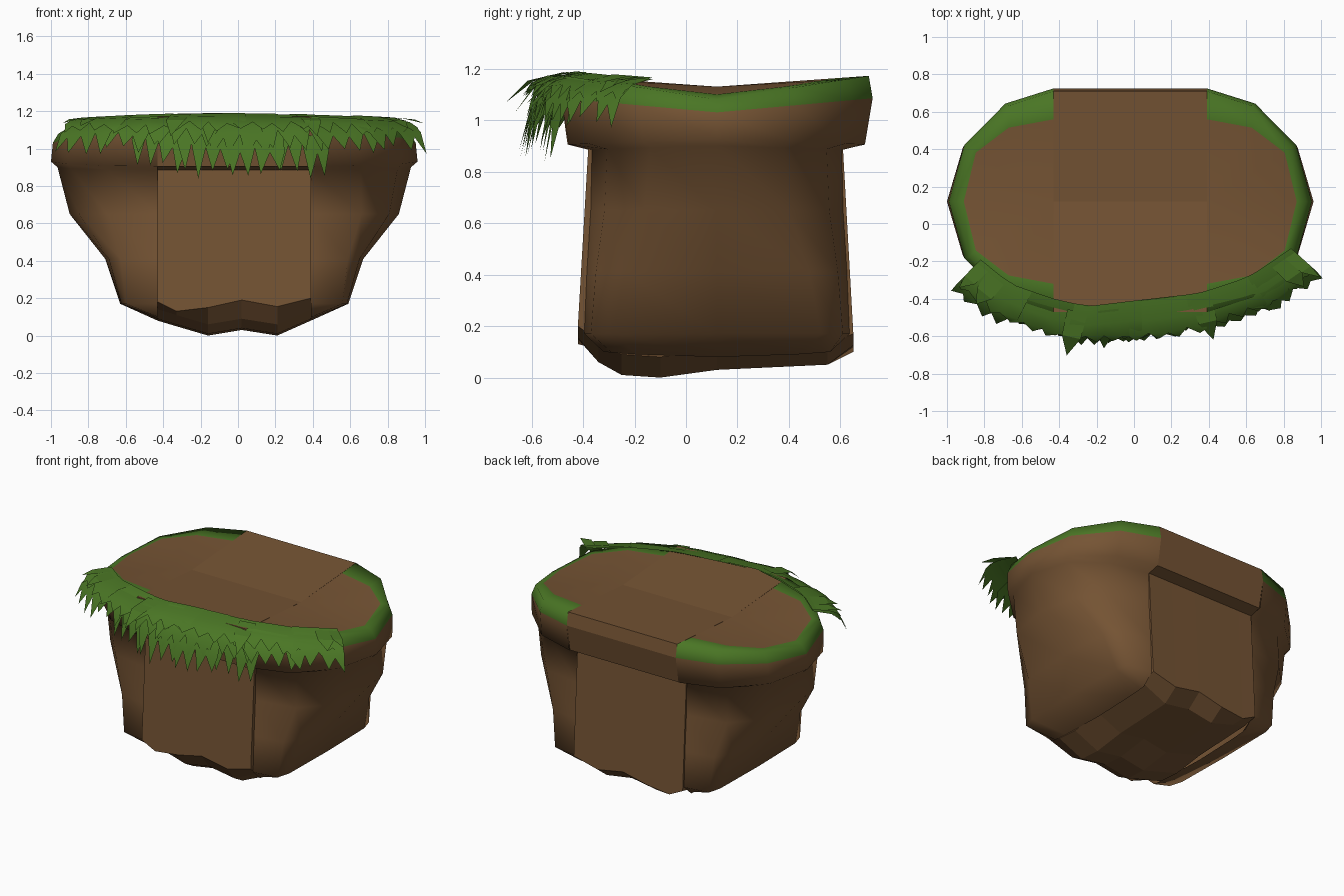
import bpy, math, random
from mathutils import Vector

if "Cube" in bpy.data.objects:
    bpy.data.objects.remove(bpy.data.objects["Cube"])

random.seed(4)
CX, CY, HALF = -0.02, 0.12, 0.41      # centre of the island and half width of its core


def material(name, rgb):
    m = bpy.data.materials.new(name)
    m.diffuse_color = (*rgb, 1)
    m.use_nodes = True
    m.node_tree.nodes["Principled BSDF"].inputs["Base Color"].default_value = m.diffuse_color
    return m


EARTH = material("earth brown", (0.178, 0.088, 0.034))
GRASS = material("grass green", (0.068, 0.180, 0.018))


def make(name, verts, faces, mats, indices=None, angle=None):
    me = bpy.data.meshes.new(name)
    me.from_pydata(verts, [], faces)
    for m in mats:
        me.materials.append(m)
    if indices:
        me.polygons.foreach_set("material_index", indices)
    ob = bpy.data.objects.new(name, me)
    bpy.context.collection.objects.link(ob)
    if angle:
        bpy.ops.object.select_all(action='DESELECT')
        ob.select_set(True)
        bpy.context.view_layer.objects.active = ob
        bpy.ops.object.shade_smooth_by_angle(angle=math.radians(angle))
    return ob


# Core: yz profile swept across x with an uneven lower edge
def core():
    stations = [(-.43, .18, .08), (-.33, .13, .05), (-.16, .15, .0),
                (.02, .19, .03), (.21, .155, .0), (.39, .20, .08)]
    verts, faces = [], []
    for x, edge, low in stations:
        prof = [(.12, 1.13), (.71, 1.172), (.725, 1.085), (.69, .905), (.61, .885),
                (.65, edge - .03), (.55, low + .05), (.12, low + .03), (-.10, low),
                (-.25, low + .01), (-.34, low + .06), (-.42, edge), (-.38, .885),
                (-.46, .905), (-.485, 1.085), (-.47, 1.172)]
        verts += [(x, y, z) for y, z in prof]
    n = 16
    for s in range(len(stations) - 1):
        for i in range(n):
            j = (i + 1) % n
            faces.append((s*n + i, s*n + j, s*n + n + j, s*n + n + i))
    last = (len(stations) - 1) * n
    faces += [tuple(range(n))[::-1], tuple(range(last, last + n))]
    make("earth_core", verts, faces, [EARTH])


# Rounded ends: half-ellipse rings lofted from the top, getting boxier downwards
def rounded_end(name, side):
    # reach in x, half depth in y, z at the tip, z beside the core, plan exponents x and y
    rings = [(.48, .44, 1.10, 1.16, 1, .75), (.53, .59, 1.08, 1.172, 1.12, 1),
             (.56, .605, 1.03, 1.085, 1.12, 1), (.57, .575, .93, .905, 1.12, 1),
             (.535, .485, .90, .885, 1, .9), (.47, .49, .65, .65, .8, .8),
             (.28, .505, .41, .41, .5, .5), (.20, .515, .17, .17, .25, .35),
             (.0, .44, .08, .10, 1, .5)]
    n = 7
    verts, faces, idx = [(CX + side*HALF, CY, 1.13)], [], []
    for rx, ry, ztip, zcore, q, p in rings:
        for k in range(n):
            a = -math.pi/2 + math.pi*k/(n - 1)
            s, c = math.sin(a), max(math.cos(a), 0)
            if k in (0, n - 1):
                c = 0
            if k == n // 2:
                s = 0
            verts.append((CX + side*(HALF + rx*c**q),
                          CY + ry*math.copysign(abs(s)**p, s),
                          ztip + (zcore - ztip)*abs(s)))
    for k in range(n - 1):
        faces.append((0, 1 + k, 2 + k))
        idx.append(0)
    for r in range(len(rings) - 1):
        for k in range(n - 1):
            a, b = 1 + r*n + k, 1 + (r + 1)*n + k
            faces.append((a, b, b + 1, a + 1))
            idx.append(1 if r < 2 else 0)      # mossy lip around the top
    if side < 0:
        faces = [f[::-1] for f in faces]
    make(name, verts, faces, [EARTH, GRASS], idx, 85)


core()
rounded_end("earth_end_right", 1)
rounded_end("earth_end_left", -1)

# Grass fringe: clumps of pointed blades hanging over the front rim
PATH = [Vector(p) for p in [(-.82, -.19), (-.66, -.32), (-.43, -.40), (-.25, -.44),
                            (0, -.41), (.35, -.37), (.62, -.28), (.84, -.13)]]
LENS = [(b - a).length for a, b in zip(PATH, PATH[1:])]


def on_path(t):
    d = min(max(t, 0), 1) * sum(LENS)
    for a, b, l in zip(PATH, PATH[1:], LENS):
        if d <= l + 1e-6:
            return a.lerp(b, d / l)
        d -= l
    return PATH[-1]


def blade_point(t, f, reach, drop, lift):
    p = on_path(t)
    n = Vector((p.x*.7, p.y - .4)).normalized()
    q = p + n * reach * math.sin(1.35*f) / math.sin(1.35)
    z = 1.187 - .03*(p.x/.9)**2 + lift - drop*f**1.8
    return (q.x, q.y, z)


def clump(verts, faces, t0, t1, blades, reach, drop, lift):
    cols = []
    for i in range(blades + 1):
        t = t0 + (t1 - t0)*i/blades
        k = random.uniform(.65, .82)
        cols.append(len(verts))
        verts += [blade_point(t, f, reach, drop, lift) for f in (0, .4, k)]
    for i, (a, b) in enumerate(zip(cols, cols[1:])):
        t = t0 + (t1 - t0)*(i + random.uniform(.3, .7))/blades
        verts.append(blade_point(t, random.uniform(.98, 1.12), reach, drop, lift))
        faces += [(a, a + 1, b + 1, b), (a + 1, a + 2, b + 2, b + 1),
                  (a + 2, len(verts) - 1, b + 2)]


def fringe(name, start, end, clumps, blades, reach, drop):
    verts, faces = [], []
    w = (end - start)/clumps
    for c in range(clumps):
        t = start + c*w
        clump(verts, faces, t - .1*w, t + 1.1*w, blades,
              reach*random.uniform(.9, 1.1), drop*random.uniform(.88, 1.1),
              random.uniform(-.005, .005))
    make(name, verts, faces, [GRASS], angle=40)


fringe("grass_lower", .22, .73, 4, 4, .20, .29)
fringe("grass_middle", 0, 1, 7, 4, .21, .18)
fringe("grass_upper", 0, 1, 6, 4, .20, .085)

# A few stray pointed blades that stick out further
verts, faces = [], []
for t, reach, drop in [(.01, .19, .03), (.07, .20, .05), (.33, .28, .12),
                       (.42, .24, .16), (.69, .26, .12), (.95, .21, .06), (.995, .22, .03)]:
    base = len(verts)
    verts += [blade_point(t + dt, f, reach, drop, .003) for dt, f in
              ((-.03, .1), (.03, .1), (.025, .5), (0, 1), (-.025, .5))]
    faces += [tuple(base + i for i in (0, 1, 2, 4)), tuple(base + i for i in (4, 2, 3))]
make("grass_stray_blades", verts, faces, [GRASS])
